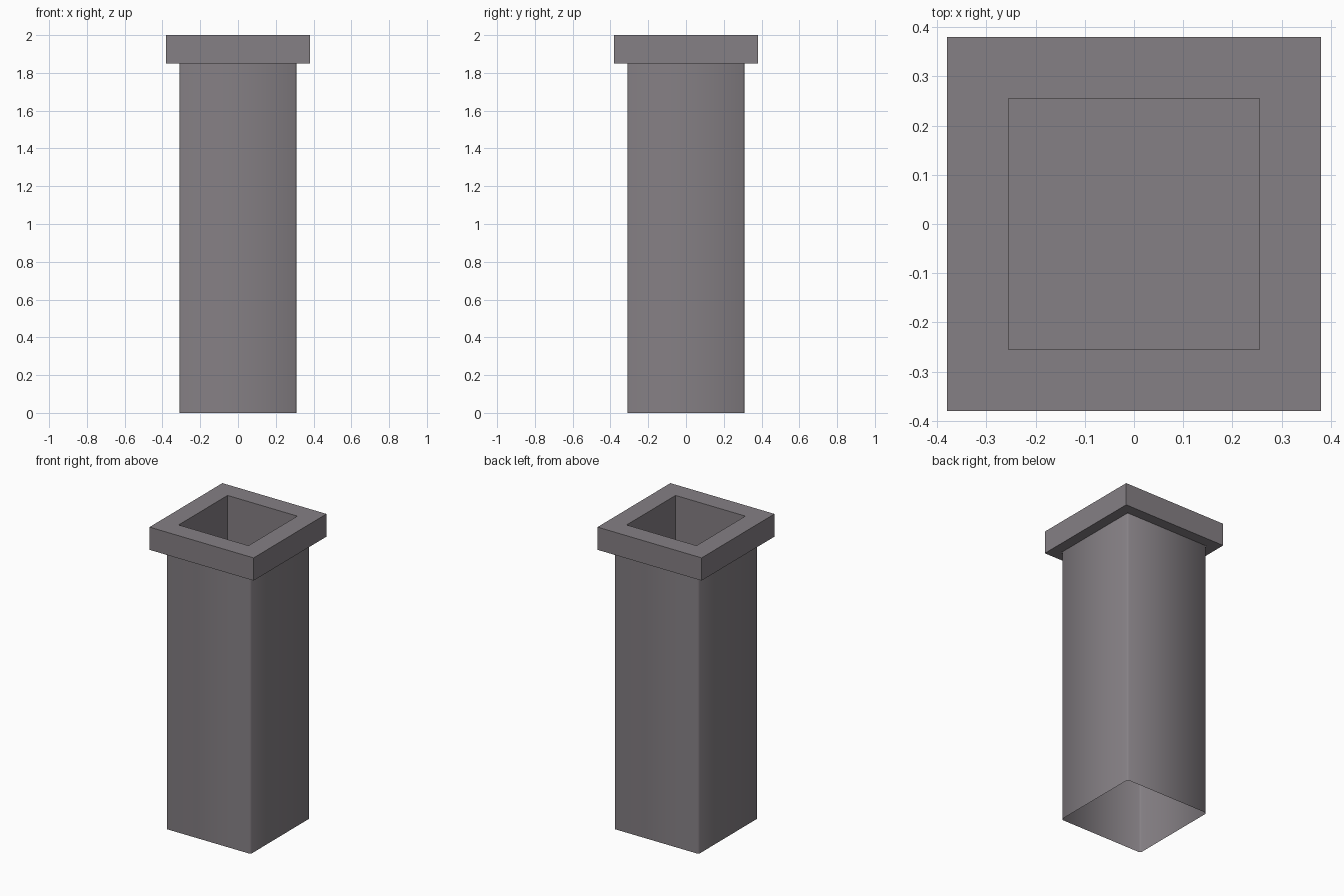
import bpy, bmesh

if "Cube" in bpy.data.objects:
    bpy.data.objects.remove(bpy.data.objects["Cube"])

stone = bpy.data.materials.new("mauve grey stone")
stone.diffuse_color = (0.235, 0.215, 0.232, 1)
stone.use_nodes = True
stone.node_tree.nodes["Principled BSDF"].inputs["Base Color"].default_value = stone.diffuse_color


def make_object(name, bm, smooth):
    bmesh.ops.recalc_face_normals(bm, faces=bm.faces[:])
    for f in bm.faces:
        f.smooth = smooth
    mesh = bpy.data.meshes.new(name)
    bm.to_mesh(mesh)
    bm.free()
    mesh.materials.append(stone)
    obj = bpy.data.objects.new(name, mesh)
    bpy.context.collection.objects.link(obj)
    return obj


def square(bm, half, z):
    return [bm.verts.new((x * half, y * half, z))
            for x, y in ((-1, -1), (1, -1), (1, 1), (-1, 1))]


def skin(bm, a, b):
    n = len(a)
    for i in range(n):
        j = (i + 1) % n
        bm.faces.new((a[i], a[j], b[j], b[i]))


# Shaft: thin open tube with softly chamfered, smooth shaded corners
bm = bmesh.new()
h, c = 0.31, 0.01
outline = [(-h + c, -h), (h - c, -h), (h, -h + c), (h, h - c),
           (h - c, h), (-h + c, h), (-h, h - c), (-h, -h + c)]
rings = [[bm.verts.new((x, y, z)) for x, y in outline] for z in (0, 1.85)]
skin(bm, *rings)
make_object("shaft", bm, True)

# Cap: square collar whose opening sinks to a hidden floor
bm = bmesh.new()
loops = [square(bm, half, z) for half, z in
         ((0.31, 1.85), (0.38, 1.85), (0.38, 2.0), (0.255, 2.0), (0.255, 1.35))]
for lower, upper in zip(loops, loops[1:]):
    skin(bm, lower, upper)
bm.faces.new(loops[-1])
cap = make_object("cap_and_flue", bm, False)
# The profile is open underneath, so make sure the flue floor faces up
floor = cap.data.polygons[-1]
if floor.normal.z < 0:
    cap.data.flip_normals()
